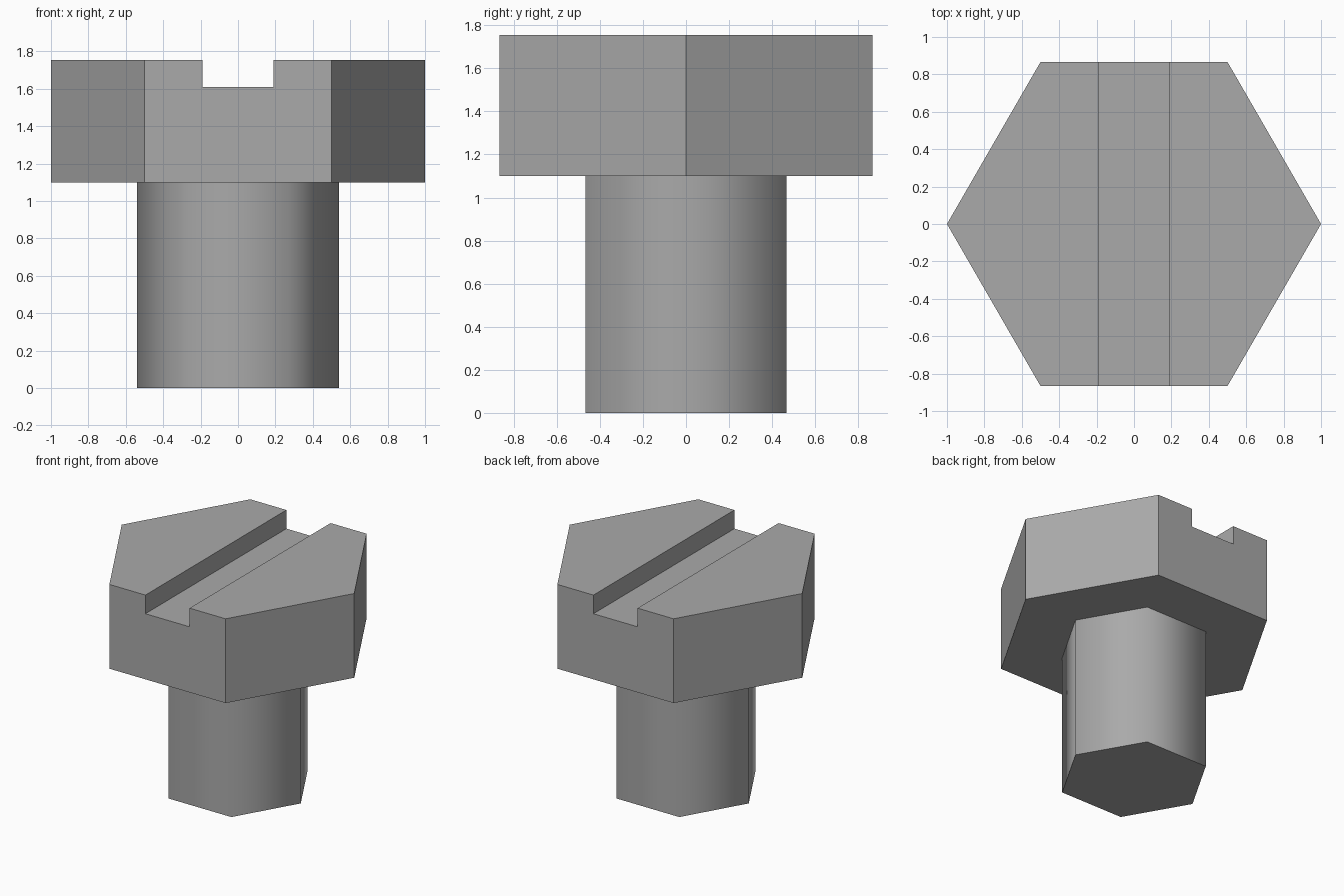
import bpy, math

if "Cube" in bpy.data.objects:
    bpy.data.objects.remove(bpy.data.objects["Cube"])

steel = bpy.data.materials.new("grey_steel")
steel.diffuse_color = (0.4, 0.4, 0.4, 1)
steel.use_nodes = True
steel.node_tree.nodes["Principled BSDF"].inputs["Base Color"].default_value = steel.diffuse_color


def hex_prism(name, radius, z0, z1):
    """Hexagonal prism with corners on the x axis."""
    bpy.ops.mesh.primitive_cylinder_add(vertices=6, radius=radius, depth=z1 - z0,
                                        location=(0, 0, (z0 + z1) / 2))
    obj = bpy.context.object
    obj.name = name
    obj.rotation_euler.z = math.radians(30)
    bpy.ops.object.transform_apply(location=True, rotation=True, scale=True)
    obj.data.materials.append(steel)
    return obj


# Shaft: six sides shaded as a round, with sharp ends
shaft = hex_prism("shaft", 0.54, 0, 1.10)
bpy.ops.object.shade_smooth_by_angle(angle=math.radians(65))

# Head
head = hex_prism("head", 1.0, 1.10, 1.755)

# Slot cut through the head from front to back
bpy.ops.mesh.primitive_cube_add(size=1, location=(0, 0, 1.81))
cutter = bpy.context.object
cutter.name = "slot_cutter"
cutter.scale = (0.38, 2.2, 0.40)
bpy.ops.object.transform_apply(location=True, rotation=True, scale=True)
cutter.data.materials.append(steel)
cutter.hide_render = True
cutter.display_type = 'WIRE'
slot = head.modifiers.new("slot", 'BOOLEAN')
slot.operation = 'DIFFERENCE'
slot.solver = 'EXACT'
slot.object = cutter
bpy.context.view_layer.objects.active = head
bpy.ops.object.modifier_apply(modifier="slot")
bpy.data.objects.remove(cutter)
